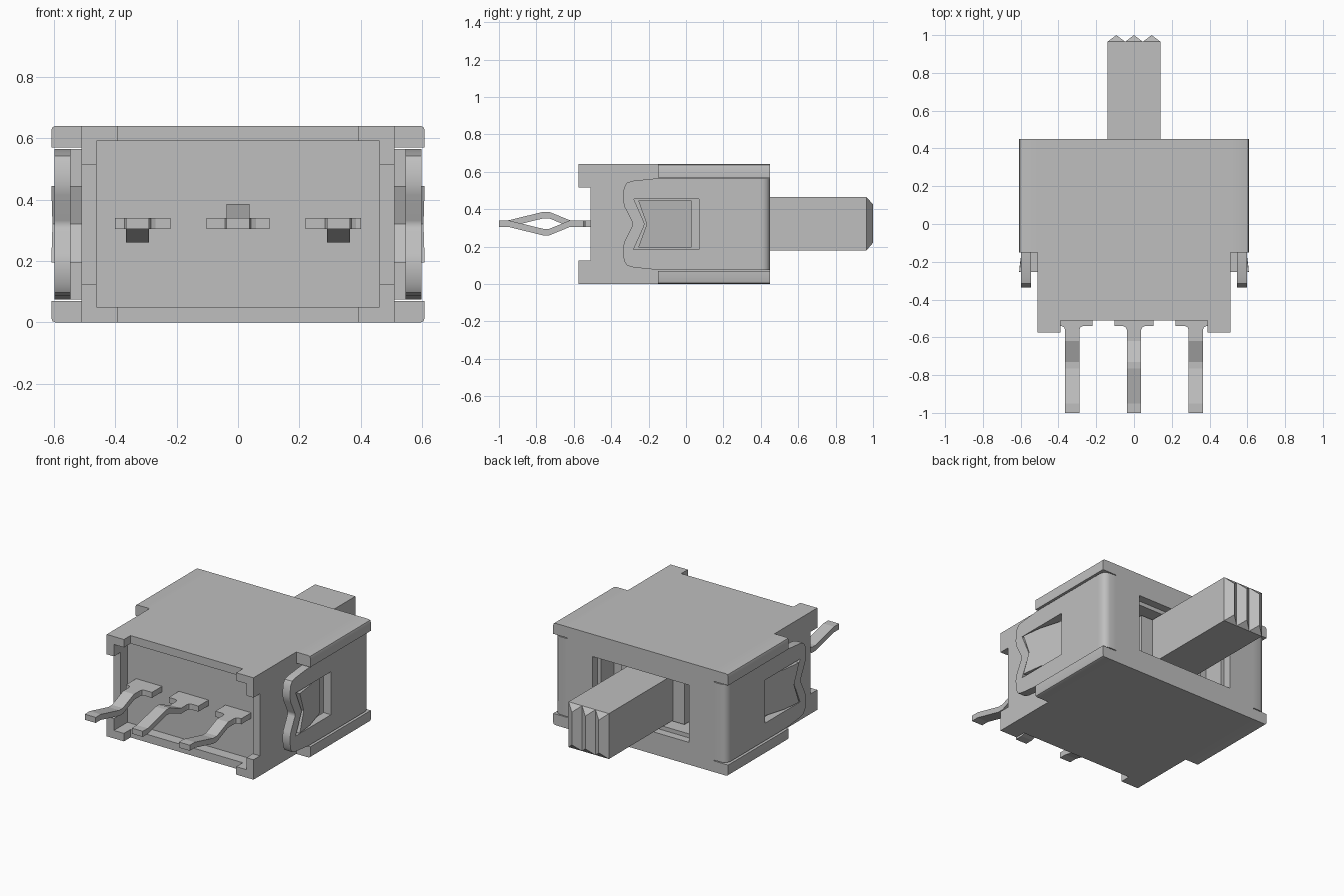
import bpy, bmesh

cube = bpy.data.objects.get("Cube")
if cube:
    bpy.data.objects.remove(cube, do_unlink=True)

MID = 0.32  # height of the horizontal symmetry plane

grey = bpy.data.materials.new("neutral grey")
grey.use_nodes = True
colour = (0.52, 0.52, 0.52, 1)
grey.diffuse_color = colour
grey.node_tree.nodes["Principled BSDF"].inputs["Base Color"].default_value = colour


def finish(name, bm):
    bmesh.ops.recalc_face_normals(bm, faces=bm.faces)
    mesh = bpy.data.meshes.new(name)
    bm.to_mesh(mesh)
    bm.free()
    mesh.materials.append(grey)
    obj = bpy.data.objects.new(name, mesh)
    bpy.context.collection.objects.link(obj)
    return obj


def prism(name, outline, low, high, axis):
    """Extrude a 2D outline along x, y or z."""
    place = {"x": lambda a, b, c: (c, a, b),
             "y": lambda a, b, c: (a, c, b),
             "z": lambda a, b, c: (a, b, c)}[axis]
    bm = bmesh.new()
    rings = [[bm.verts.new(place(a, b, c)) for a, b in outline] for c in (low, high)]
    for ring in rings:
        bm.faces.new(ring)
    for i in range(len(outline)):
        j = (i + 1) % len(outline)
        bm.faces.new((rings[0][i], rings[0][j], rings[1][j], rings[1][i]))
    return finish(name, bm)


def box(name, x, y, z):
    return prism(name, [(x[0], y[0]), (x[1], y[0]), (x[1], y[1]), (x[0], y[1])], *z, "z")


def apply(obj, mod):
    bpy.ops.object.select_all(action="DESELECT")
    bpy.context.view_layer.objects.active = obj
    obj.select_set(True)
    bpy.ops.object.modifier_apply(modifier=mod.name)


def cut(obj, cutter):
    mod = obj.modifiers.new("cut", "BOOLEAN")
    mod.operation = "DIFFERENCE"
    mod.solver = "EXACT"
    mod.object = cutter
    apply(obj, mod)
    bpy.data.objects.remove(cutter, do_unlink=True)


def mirror(obj, across_mid=False):
    mod = obj.modifiers.new("mirror", "MIRROR")
    if across_mid:
        centre = bpy.data.objects.get("mirror_centre")
        if not centre:
            centre = bpy.data.objects.new("mirror_centre", None)
            centre.location.z = MID
            centre.hide_render = True
            bpy.context.collection.objects.link(centre)
            bpy.context.view_layer.update()
        mod.mirror_object = centre
        mod.use_axis[2] = True
    apply(obj, mod)


def smooth(obj):
    bpy.ops.object.select_all(action="DESELECT")
    bpy.context.view_layer.objects.active = obj
    obj.select_set(True)
    bpy.ops.object.shade_smooth_by_angle(angle=0.6)


def symmetric(half):
    """Complete an outline given as (y, height above the middle)."""
    lower = [(y, -h) for y, h in reversed(half) if h > 0]
    return [(y, MID + h) for y, h in half + lower]


# Housing: hollow front with four corner feet, stepped slider window at the back
housing = box("housing", (-0.51, 0.51), (-0.575, 0.45), (0, 0.64))
cut(housing, box("c", (-0.39, 0.39), (-0.8, -0.51), (-0.1, 0.8)))
cut(housing, box("c", (-0.8, 0.8), (-0.8, -0.51), (0.125, 0.515)))
cut(housing, box("c", (-0.46, 0.46), (-0.9, -0.44), (0.05, 0.59)))
cut(housing, box("c", (-0.335, 0.335), (0.4, 0.9), (0.14, 0.5)))
cut(housing, box("c", (-0.31, 0.31), (0.27, 0.8), (0.165, 0.475)))

# Overhanging flanges on the top and bottom, outer edge slightly rounded
flange = prism("side_flanges", [(0.51, 0.57), (0.608, 0.57), (0.608, 0.625),
                                (0.604, 0.636), (0.594, 0.64), (0.51, 0.64)],
               -0.15, 0.45, "y")
mirror(flange, across_mid=True)
smooth(flange)

# Rounded rear corners of the sheet clip
corner = prism("rear_corners", [(0.51, 0.39), (0.597, 0.39), (0.597, 0.41), (0.591, 0.43),
                                (0.577, 0.444), (0.557, 0.45), (0.51, 0.45)],
               0.075, 0.565, "z")
mirror(corner)
smooth(corner)

# Side clips with a chevron nose and a latch window
nose = [(0.39, 0.245), (-0.15, 0.245), (-0.28, 0.232), (-0.315, 0.222), (-0.332, 0.195),
        (-0.337, 0.13), (-0.33, 0.095), (-0.288, 0.012), (-0.285, 0)]
clip = prism("side_clips", symmetric(nose), 0.545, 0.597, "x")
window = [(0.07, 0.135), (-0.28, 0.135), (-0.225, 0.012), (-0.222, 0)]
cut(clip, prism("c", symmetric(window), 0.4, 0.8, "x"))
mirror(clip)
smooth(clip)

# Latch wedges rising through the clip windows
wedge = prism("latch_wedges", symmetric([(0.03, 0.125), (-0.13, 0.125),
                                         (-0.255, 0.125), (-0.21, 0)]),
              0.5, 0.608, "x")
for v in wedge.data.vertices:
    if v.co.x > 0.55 and v.co.y > -0.2:
        v.co.x = 0.545 if v.co.y > 0 else 0.592
# keep the tip of the chevron flush with the high end of the ramp
for v in wedge.data.vertices:
    if v.co.x > 0.55 and abs(v.co.z - MID) < 0.01:
        v.co.x = 0.604
mirror(wedge)

# Slider carriage and handle
box("slider_carriage", (-0.22, 0.22), (0.26, 0.33), (0.175, 0.465))
box("slider_handle", (-0.14, 0.14), (0.3, 0.965), (0.18, 0.465))

# Three hipped grip ridges on the handle end
bm = bmesh.new()
width = 0.28 / 3
for i in range(3):
    x0 = -0.14 + i * width
    x1 = x0 + width
    xm = (x0 + x1) / 2
    a, b, c, d, e, f = [bm.verts.new(p) for p in (
        (x0, 0.965, 0.18), (x1, 0.965, 0.18), (x1, 0.965, 0.465),
        (x0, 0.965, 0.465), (xm, 1, 0.22), (xm, 1, 0.425))]
    for face in ((a, b, e), (b, c, f, e), (c, d, f), (d, a, e, f), (a, d, c, b)):
        bm.faces.new(face)
finish("grip_ridges", bm)

# Terminals: wide root plate and a kinked pin
for name, x, left, right, kink in (("right_terminal", -0.327, -0.4, -0.22, -0.045),
                                   ("centre_terminal", 0, -0.103, 0.103, 0.045),
                                   ("left_terminal", 0.327, 0.22, 0.4, -0.045)):
    low, high = x - 0.038, x + 0.038
    prism(name + "_root", [(left, -0.43), (left, -0.54), (low - 0.02, -0.54),
                           (low - 0.005, -0.547), (low, -0.56), (low, -0.6),
                           (high, -0.6), (high, -0.56), (high + 0.005, -0.547),
                           (high + 0.02, -0.54), (right, -0.54), (right, -0.43)],
          0.305, 0.34, "z")
    path = [(-0.6, 0), (-0.62, 0), (-0.73, kink), (-0.765, kink), (-0.95, 0), (-1, 0)]
    side = [(y, 0.34 + h) for y, h in path] + [(y, 0.305 + h) for y, h in reversed(path)]
    prism(name + "_pin", side, low, high, "x")
